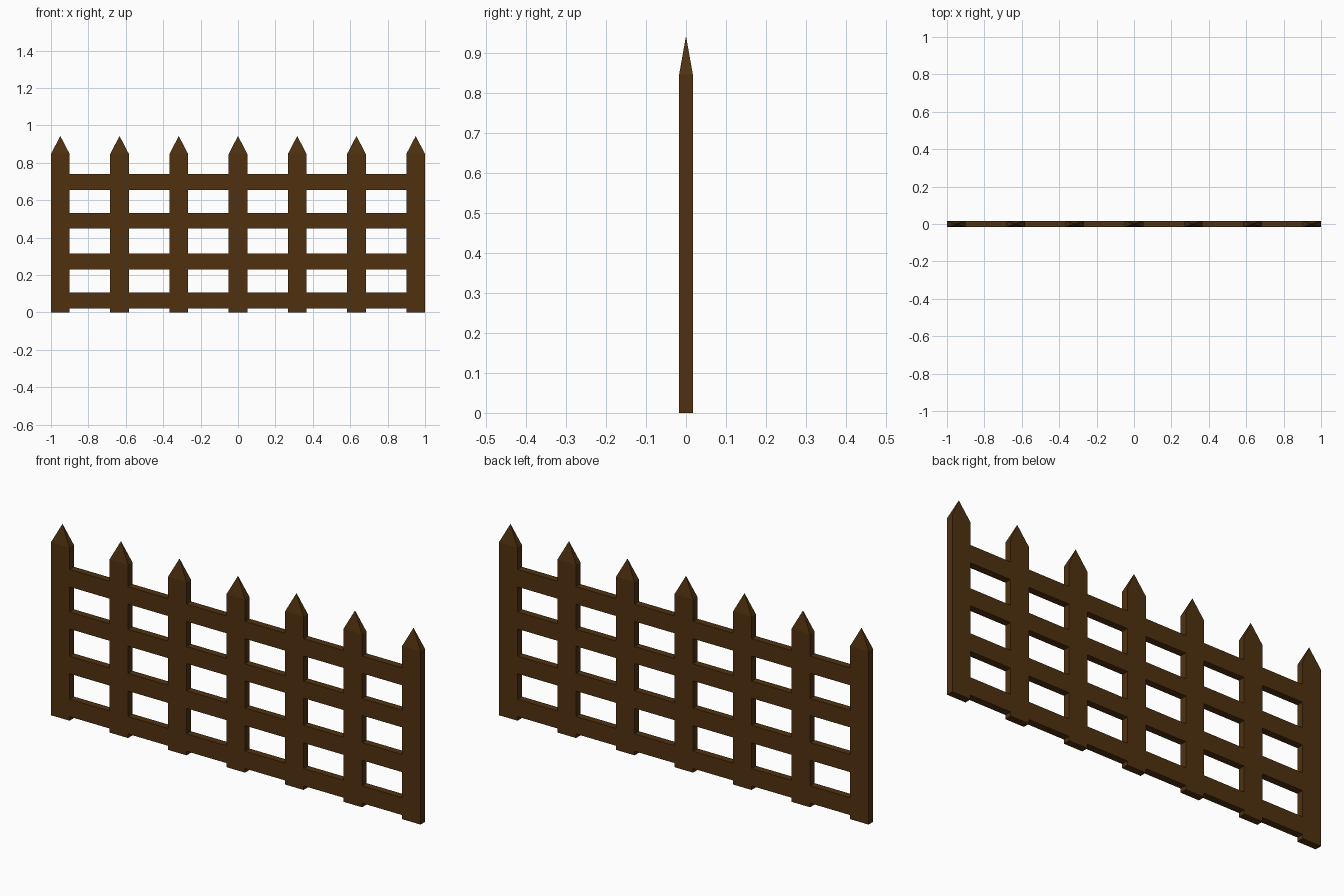
import bpy, bmesh

if "Cube" in bpy.data.objects:
    bpy.data.objects.remove(bpy.data.objects["Cube"])

wood = bpy.data.materials.new("brown_wood")
wood.diffuse_color = (0.08, 0.031, 0.005, 1)
wood.use_nodes = True
wood.node_tree.nodes["Principled BSDF"].inputs["Base Color"].default_value = wood.diffuse_color

W, D = 0.10, 0.034          # picket width and shared thickness
SHOULDER, TIP = 0.847, 0.943
COUNT = 7
PITCH = (2 - W) / (COUNT - 1)
xs = [-1 + W / 2 + i * PITCH for i in range(COUNT)]


def finish(bm, name):
    bmesh.ops.recalc_face_normals(bm, faces=bm.faces)
    mesh = bpy.data.meshes.new(name)
    bm.to_mesh(mesh)
    bm.free()
    mesh.materials.append(wood)
    obj = bpy.data.objects.new(name, mesh)
    bpy.context.collection.objects.link(obj)
    return obj


def add_box(bm, x0, x1, z0, z1):
    verts = bmesh.ops.create_cube(bm, size=1)["verts"]
    bmesh.ops.scale(bm, vec=(x1 - x0, D, z1 - z0), verts=verts)
    bmesh.ops.translate(bm, vec=((x0 + x1) / 2, 0, (z0 + z1) / 2), verts=verts)


# Pickets: a board whose top is poked up into a four-sided point
for i, x in enumerate(xs):
    bm = bmesh.new()
    add_box(bm, x - W / 2, x + W / 2, 0, SHOULDER)
    bm.normal_update()
    top = [f for f in bm.faces if f.normal.z > 0.9]
    bmesh.ops.poke(bm, faces=top, offset=TIP - SHOULDER)
    finish(bm, f"picket_{i + 1}")

# Rails: spans fitted flush between neighbouring pickets
for i, (z0, z1) in enumerate([(0.02, 0.105), (0.23, 0.316), (0.449, 0.532), (0.655, 0.74)]):
    bm = bmesh.new()
    for a, b in zip(xs, xs[1:]):
        add_box(bm, a + W / 2, b - W / 2, z0, z1)
    finish(bm, f"rail_{i + 1}")
